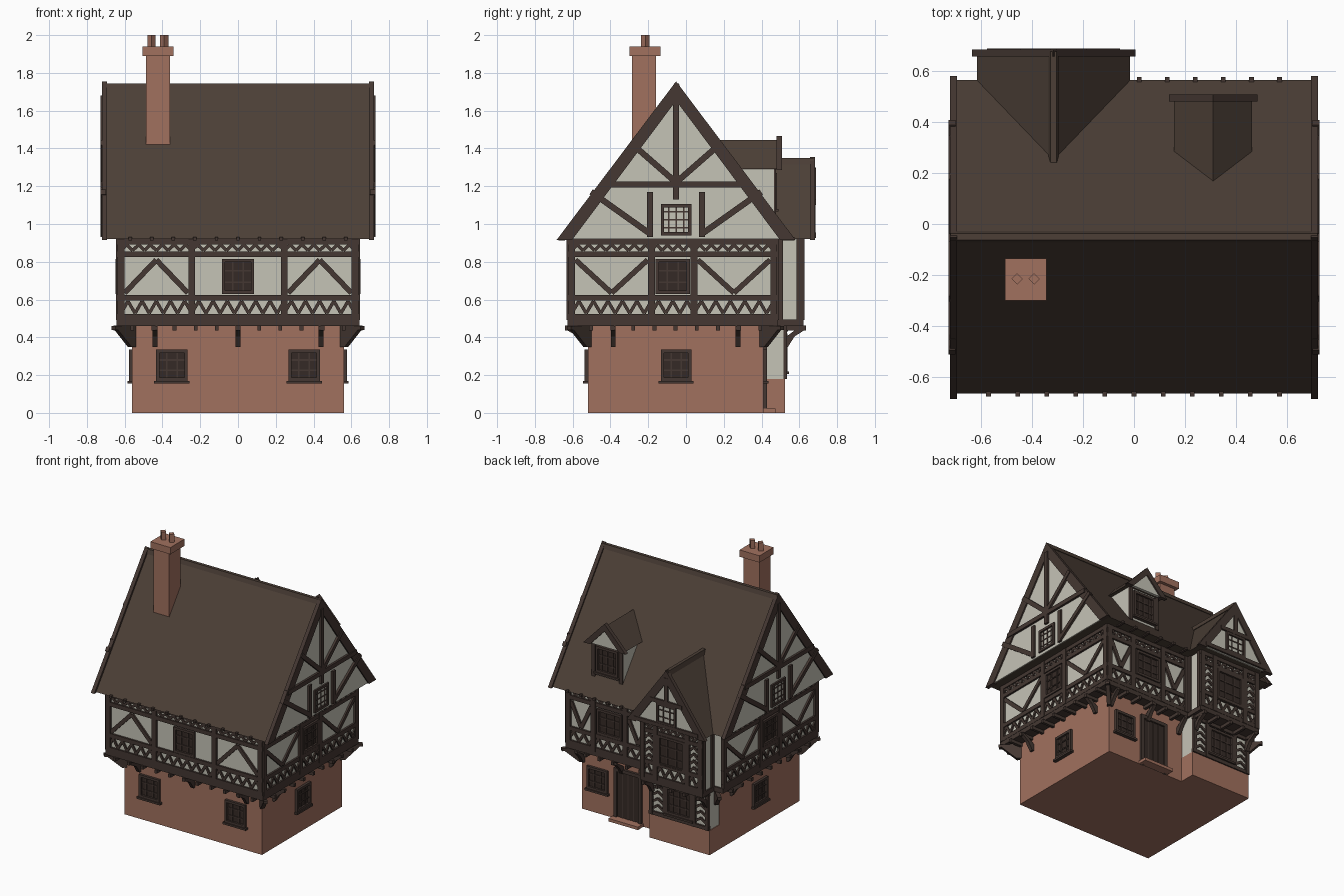
import bpy, bmesh
from math import radians
from mathutils import Matrix, Vector

cube = bpy.data.objects.get("Cube")
if cube:
    bpy.data.objects.remove(cube)


def material(name, *srgb):
    color = [(c / 255) ** 2.2 for c in srgb] + [1]
    mat = bpy.data.materials.new(name)
    mat.use_nodes = True
    mat.diffuse_color = color
    bsdf = mat.node_tree.nodes["Principled BSDF"]
    bsdf.inputs["Base Color"].default_value = color
    bsdf.inputs["Roughness"].default_value = 0.9
    return mat


brick = material("brick", 160, 112, 95)
plaster = material("plaster", 196, 194, 181)
timber = material("dark timber", 70, 58, 53)
tiles = material("roof tiles", 77, 65, 57)
glass = material("dark glass", 56, 46, 42)


# A wall frame has u to the right, z up and depth pointing out of the wall
def frame(angle, distance, shift=0.0):
    return Matrix.Rotation(radians(angle), 4, "Z") @ Matrix.Translation((shift, -distance, 0))


def add_prism(bm, M, points, d0, d1):
    rings = [[bm.verts.new(M @ Vector((u, -d, z))) for u, z in points] for d in (d0, d1)]
    bm.faces.new(rings[0])
    bm.faces.new(rings[1])
    for i in range(len(points)):
        j = (i + 1) % len(points)
        bm.faces.new((rings[0][i], rings[0][j], rings[1][j], rings[1][i]))


def build(name, mat, prisms):
    bm = bmesh.new()
    for args in prisms:
        add_prism(bm, *args)
    bmesh.ops.recalc_face_normals(bm, faces=bm.faces)
    mesh = bpy.data.meshes.new(name)
    bm.to_mesh(mesh)
    bm.free()
    mesh.materials.append(mat)
    obj = bpy.data.objects.new(name, mesh)
    bpy.context.scene.collection.objects.link(obj)
    return obj


def rect(u0, u1, z0, z1):
    return [(u0, z0), (u1, z0), (u1, z1), (u0, z1)]


def bar(a, b, width):
    a, b = Vector(a), Vector(b)
    side = (b - a).orthogonal().normalized() * width / 2
    return [tuple(a + side), tuple(b + side), tuple(b - side), tuple(a - side)]


def box(name, mat, x0, x1, y0, y1, z0, z1):
    return build(name, mat, [(Matrix(), rect(x0, x1, z0, z1), -y0, -y1)])


def bars(name, M, segments, width, depth, mat=timber):
    build(name, mat, [(M, bar(a, b, width), -0.005, depth) for a, b in segments])


def zigzag(u0, u1, z0, z1, pitch=0.038):
    count = max(2, round((u1 - u0) / pitch))
    pts = [(u0 + (u1 - u0) * i / count, (z0, z1)[i % 2]) for i in range(count + 1)]
    return list(zip(pts, pts[1:]))


def window(name, M, u, z0, width, height, cols=3, rows=3, sill=False):
    u0, u1, z1 = u - width / 2, u + width / 2, z0 + height
    build(name + "_panes", glass, [(M, rect(u0, u1, z0, z1), -0.005, 0.004)])
    e = 0.008
    edges = [((u0, z0 + e), (u1, z0 + e)), ((u0, z1 - e), (u1, z1 - e)),
             ((u0 + e, z0), (u0 + e, z1)), ((u1 - e, z0), (u1 - e, z1))]
    bars(name + "_frame", M, edges, 0.018, 0.018)
    grid = [((u0 + width * i / cols, z0), (u0 + width * i / cols, z1)) for i in range(1, cols)]
    grid += [((u0, z0 + height * i / rows), (u1, z0 + height * i / rows)) for i in range(1, rows)]
    bars(name + "_bars", M, grid, 0.008, 0.01)
    if sill:
        build(name + "_sill", timber, [(M, rect(u0 - 0.012, u1 + 0.012, z0 - 0.014, z0), 0, 0.026)])


# Upper storey timber framing
def framing(name, M, half, post, style, window_width, window_z=0.63, window_height=0.185):
    rails = [((-half, z), (half, z)) for z in (0.508, 0.61, 0.84, 0.907)]
    bars(name + "_rails", M, rails, 0.03, 0.014)
    edge = half - 0.02
    posts = [((u, 0.493), (u, 0.92)) for u in (-edge, -post, post, edge)]
    bars(name + "_posts", M, posts, 0.036, 0.017)
    spans = [(-edge, -post), (-post, post), (post, edge)]
    lace = []
    for u0, u1 in spans:
        lace += zigzag(u0, u1, 0.527, 0.592) + zigzag(u0, u1, 0.86, 0.89, 0.03)
    bars(name + "_lacework", M, lace, 0.017, 0.01)
    braces = []
    for u0, u1 in (spans[0], spans[2]):
        u0, u1, mid = u0 + 0.02, u1 - 0.02, (u0 + u1) / 2
        foot, peak = (0.635, 0.81) if style == "up" else (0.81, 0.635)
        if style == "ladder":
            for k in range(4):
                z = 0.635 + 0.05 * k
                braces += [((u0, z), (mid, z + 0.03)), ((mid, z + 0.03), (u1, z))]
        else:
            braces += [((u0, foot), (mid, peak)), ((mid, peak), (u1, foot))]
    bars(name + "_braces", M, braces, 0.018 if style == "ladder" else 0.028, 0.012)
    window(name + "_window", M, 0, window_z, window_width, window_height)


# Jetty joists and curved-looking knee brackets
def jetty(name, M, half, reach, brackets, spacing=0.112):
    count = int(half / spacing)
    joists = [(M, rect(i * spacing - 0.01, i * spacing + 0.01, 0.437, 0.462), -0.01, reach + 0.02)
              for i in range(-count, count + 1)]
    knee = [(0.005, 0.35), (-0.015, 0.35), (-0.05, 0.405), (-reach - 0.015, 0.44),
            (-reach - 0.015, 0.46), (-0.05, 0.437), (0.005, 0.395)]
    for u in brackets:
        turn = M @ Matrix.Translation((u, 0, 0)) @ Matrix.Rotation(radians(90), 4, "Z")
        joists.append((turn, knee, -0.013, 0.013))
    build(name, timber, joists)


# Gable end: plaster triangle with raking boards
def gable(name, M, half, z0, z1, board):
    slope = (z1 - z0) / half
    build(name + "_plaster", plaster, [(M, [(-half, z0), (half, z0), (0, z1)], -0.01, 0.006)])
    rakes = []
    for s in (-1, 1):
        rakes.append((M, [(s * (half + 0.02), z0 - 0.005), (0, z1 + 0.02), (0, z1 - board * slope),
                          (s * (half - board), z0 - 0.005)], -0.012, 0.016))
    build(name + "_raking_boards", timber, rakes)


# Walls
box("ground_floor", brick, -0.56, 0.56, -0.52, 0.41, 0, 0.47)
box("upper_floor", plaster, -0.63, 0.63, -0.615, 0.475, 0.48, 0.925)
box("jetty_plate", timber, -0.642, 0.642, -0.627, 0.487, 0.46, 0.495)
box("bay_plinth", brick, -0.56, -0.07, 0.38, 0.525, 0, 0.18)
box("bay_lower", plaster, -0.555, -0.075, 0.38, 0.52, 0.18, 0.47)
box("bay_upper", plaster, -0.56, -0.07, 0.45, 0.61, 0.48, 0.925)
box("bay_jetty_plate", timber, -0.57, -0.06, 0.4, 0.622, 0.46, 0.495)

# Upper storey facades
framing("front_upper", frame(0, 0.615), 0.64, 0.245, "up", 0.17)
framing("back_upper", frame(180, 0.475, -0.285), 0.355, 0.13, "down", 0.2)
framing("bay_upper", frame(180, 0.61, 0.315), 0.255, 0.13, "ladder", 0.22, 0.6, 0.23)
for angle, name, s in ((90, "right", 1), (270, "left", -1)):
    framing(name + "_upper", frame(angle, 0.63, -0.07 * s), 0.555, 0.113, "down", 0.18)
    jetty(name + "_jetty", frame(angle, 0.56, -0.055 * s), 0.5, 0.08, (-0.33, 0.33))
    window(name + "_ground_window", frame(angle, 0.56), -0.0525 * s, 0.17, 0.16, 0.165, 3, 3, True)
jetty("front_jetty", frame(0, 0.52), 0.6, 0.1, (-0.44, 0, 0.44))
jetty("back_jetty", frame(180, 0.41, -0.25), 0.3, 0.07, (-0.3, 0.02, 0.29))
jetty("bay_jetty", frame(180, 0.525, 0.315), 0.24, 0.09, (-0.22, 0.22))

# Corner brackets set on the diagonal
corners = []
knee = [(0.02, 0.35), (-0.02, 0.35), (-0.12, 0.44), (-0.14, 0.44), (-0.14, 0.46), (0.02, 0.46)]
for x, y, angle in ((0.56, -0.52, 135), (-0.56, -0.52, 45), (0.56, 0.41, 225), (-0.56, 0.45, 315)):
    turn = Matrix.Translation((x, y, 0)) @ Matrix.Rotation(radians(angle), 4, "Z")
    corners.append((turn, knee, -0.014, 0.014))
build("corner_brackets", timber, corners)

# Ground floor windows and door
for u in (-0.35, 0.35):
    window("front_ground_window", frame(0, 0.52), u, 0.17, 0.165, 0.165, 3, 3, True)
back = frame(180, 0.41)
window("back_ground_window", back, -0.43, 0.17, 0.165, 0.165, 3, 3, True)
build("door", glass, [(back, rect(-0.27, -0.09, 0, 0.36), 0, 0.006)])
bars("door_frame", back, [((-0.28, 0), (-0.28, 0.38)), ((-0.08, 0), (-0.08, 0.38)),
                          ((-0.29, 0.37), (-0.07, 0.37))], 0.025, 0.018)
bars("door_planks", back, [((-0.27 + 0.045 * i, 0.02), (-0.27 + 0.045 * i, 0.36))
                           for i in range(1, 4)], 0.006, 0.009)
build("door_step", brick, [(back, rect(-0.3, -0.06, 0, 0.022), 0, 0.065)])

# Lower bay framing
bay = frame(180, 0.52, 0.315)
bars("bay_lower_rails", bay, [((-0.245, z), (0.245, z)) for z in (0.193, 0.448)], 0.026, 0.014)
bars("bay_lower_posts", bay, [((u, 0.18), (u, 0.46)) for u in (-0.228, -0.12, 0.12, 0.228)], 0.026, 0.016)
slats = []
for k in range(4):
    for s in (-1, 1):
        z = 0.225 + 0.05 * k
        slats += [((s * 0.13, z), (s * 0.175, z + 0.03)), ((s * 0.175, z + 0.03), (s * 0.22, z))]
bars("bay_lower_lacework", bay, slats, 0.017, 0.01)
window("bay_lower_window", bay, 0, 0.22, 0.21, 0.2, 4, 3, True)
for angle, distance, s in ((90, -0.07, 1), (270, 0.56, -1)):
    side = frame(angle, distance, 0.55 * s)
    bars("bay_side_posts", side, [((s * 0.05, 0.49), (s * 0.05, 0.92)),
                                  ((-s * 0.05, 0.49), (-s * 0.05, 0.92))], 0.028, 0.012)

# Main roof with ridge and rafter ends
side = frame(90, 0, -0.05)
build("main_roof", tiles, [(side, [(-0.613, 0.92), (0.613, 0.92), (0, 1.735)], -0.705, 0.705)])
build("main_ridge", tiles, [(side, [(-0.022, 1.713), (0.022, 1.713), (0.012, 1.745), (-0.012, 1.745)],
                             -0.718, 0.718)])
ends = [(frame(0, 0.64), rect(x - 0.009, x + 0.009, 0.912, 0.93), 0, 0.035)
        for x in [-0.57 + 0.114 * i for i in range(11)]]
ends += [(back, rect(-x - 0.009, -x + 0.009, 0.912, 0.93), 0.1, 0.165)
         for x in [0.02 + 0.11 * i for i in range(6)]]
build("rafter_ends", timber, ends)

# Main gables
for angle, name, s in ((90, "right", 1), (270, "left", -1)):
    M = frame(angle, 0.705, -0.0525 * s)
    gable(name + "_gable", M, 0.613, 0.92, 1.735, 0.062)
    struts = [((-0.4, 1.21), (0.4, 1.21)), ((0, 1.13), (0, 1.68))]
    for t in (-1, 1):
        struts += [((0, 1.22), (t * 0.24, 1.43)), ((t * 0.138, 0.93), (t * 0.138, 1.17)),
                   ((t * 0.14, 0.95), (t * 0.45, 1.17))]
    bars(name + "_gable_struts", M, struts, 0.032, 0.022)
    window(name + "_gable_window", M, 0, 0.94, 0.16, 0.165, 4, 4)

# Bay roof and gable
M = frame(180, 0, 0.315)
build("bay_roof", tiles, [(M, [(-0.3, 0.92), (0.3, 0.92), (0, 1.335)], 0.15, 0.665)])
build("bay_ridge", tiles, [(M, [(-0.02, 1.315), (0.02, 1.315), (0.012, 1.35), (-0.012, 1.35)], 0.24, 0.675)])
M = frame(180, 0.668, 0.315)
gable("bay_gable", M, 0.3, 0.92, 1.335, 0.05)
bars("bay_gable_struts", M, [((-0.26, 0.94), (0.26, 0.94)), ((-0.13, 1.115), (0.13, 1.115)),
                             ((0, 1.11), (0, 1.3))], 0.028, 0.02)
window("bay_gable_window", M, 0, 0.95, 0.16, 0.15, 3, 3)

# Small roof dormer
M = frame(180, 0, -0.31)
build("dormer_body", plaster, [(M, rect(-0.125, 0.125, 1.02, 1.3), 0.2, 0.465)])
build("dormer_roof", tiles, [(M, [(-0.153, 1.29), (0.153, 1.29), (0, 1.445)], 0.12, 0.49)])
gable("dormer_gable", frame(180, 0.492, -0.31), 0.153, 1.29, 1.445, 0.035)
M = frame(180, 0.465, -0.31)
bars("dormer_posts", M, [((s * 0.112, 1.04), (s * 0.112, 1.29)) for s in (-1, 1)], 0.026, 0.012)
window("dormer_window", M, 0, 1.08, 0.18, 0.19, 4, 3, True)

# Chimney with cap and two pots
box("chimney_stack", brick, -0.487, -0.36, -0.287, -0.158, 1.35, 1.9)
box("chimney_cap", brick, -0.505, -0.342, -0.299, -0.135, 1.89, 1.94)
for x in (-0.458, -0.391):
    bpy.ops.mesh.primitive_cone_add(vertices=4, radius1=0.022, radius2=0.022, depth=0.08,
                                    location=(x, -0.215, 1.96))
    pot = bpy.context.object
    pot.name = "chimney_pot"
    pot.data.materials.append(brick)
